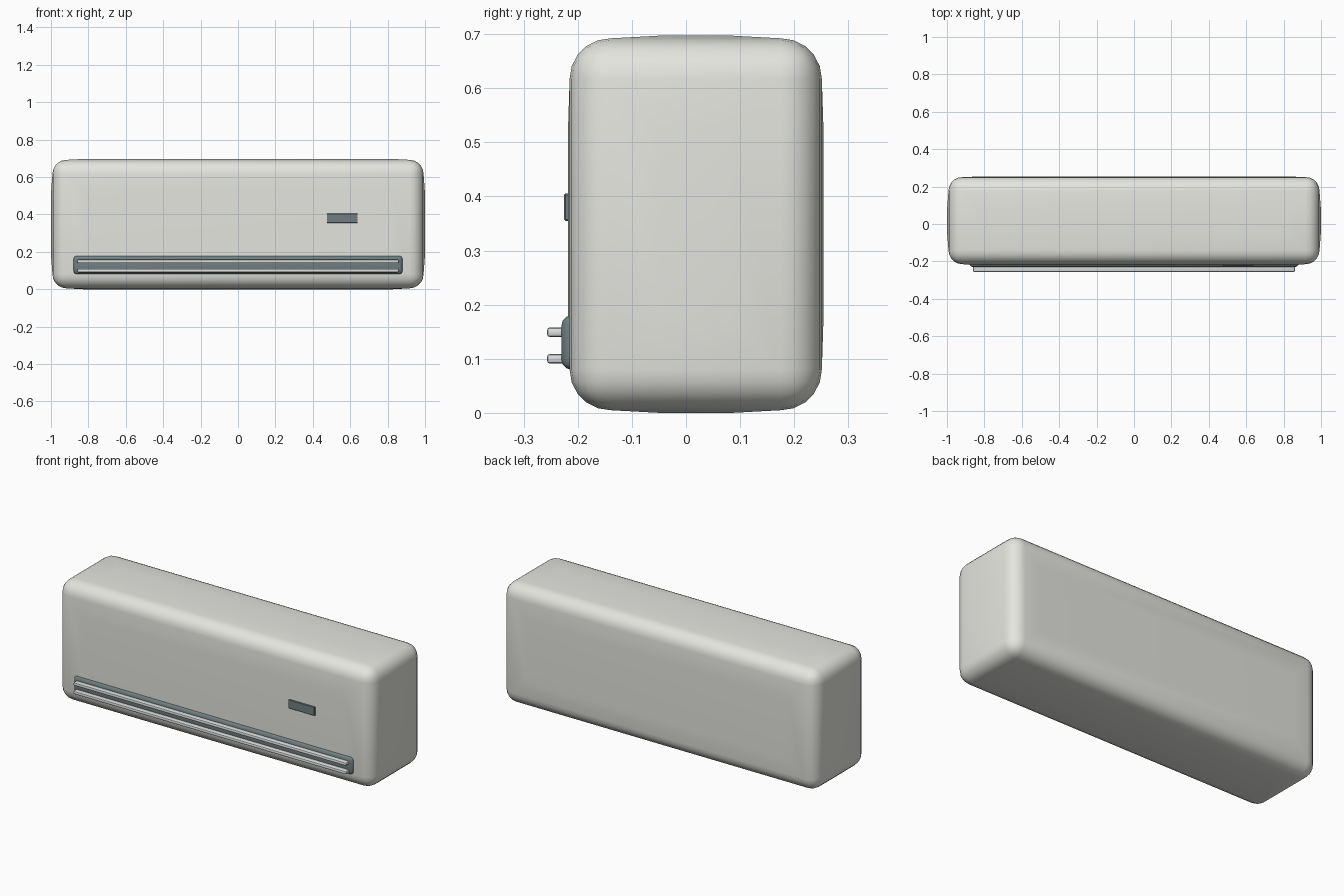
import bpy, bmesh
from mathutils import Vector

if "Cube" in bpy.data.objects:
    bpy.data.objects.remove(bpy.data.objects["Cube"])


def material(name, rgb):
    m = bpy.data.materials.new(name)
    m.diffuse_color = (*rgb, 1)
    m.use_nodes = True
    m.node_tree.nodes["Principled BSDF"].inputs["Base Color"].default_value = m.diffuse_color
    return m


SHELL = material("off_white", (0.78, 0.78, 0.74))
DARK = material("slate_grey", (0.17, 0.21, 0.22))
SLAT = material("light_grey", (0.72, 0.74, 0.74))


def box(name, lo, hi, mat, radius=0.0, segments=3, bulge=None):
    """Rounded box between two corners; bulge pushes out the big flat faces."""
    lo, hi = Vector(lo), Vector(hi)
    bm = bmesh.new()
    bmesh.ops.create_cube(bm, size=1)
    for v in bm.verts:
        v.co = Vector(((hi[i] + lo[i]) / 2 + v.co[i] * (hi[i] - lo[i])) for i in range(3))
    if radius:
        bmesh.ops.bevel(bm, geom=bm.edges[:], offset=radius, segments=segments,
                        profile=0.5, affect='EDGES')
    if bulge:
        big = sorted(bm.faces, key=lambda f: f.calc_area())[-6:]
        for f in big:
            depth = bulge(f.normal)
            bmesh.ops.inset_region(bm, faces=[f], thickness=0.13, depth=depth)
    bmesh.ops.recalc_face_normals(bm, faces=bm.faces[:])
    me = bpy.data.meshes.new(name)
    bm.to_mesh(me)
    bm.free()
    me.materials.append(mat)
    ob = bpy.data.objects.new(name, me)
    bpy.context.collection.objects.link(ob)
    bpy.ops.object.select_all(action='DESELECT')
    ob.select_set(True)
    bpy.context.view_layer.objects.active = ob
    bpy.ops.object.shade_smooth_by_angle(angle=0.6)
    return ob


# Main housing, softly crowned on every side
box("housing", (-0.992, -0.215, 0.005), (0.992, 0.251, 0.692), SHELL, 0.075, 5,
    lambda n: 0.007 if abs(n.x) > 0.5 else 0.003 if abs(n.y) > 0.5 else 0.005)

# Air outlet panel on the lower front
box("air_outlet", (-0.88, -0.23, 0.08), (0.88, -0.17, 0.18), DARK, 0.018, 3)

# Two horizontal louvres
for i, z in enumerate((0.100, 0.149)):
    box(f"louvre_{i + 1}", (-0.86, -0.257, z - 0.009), (0.86, -0.215, z + 0.009),
        SLAT, 0.006, 2)

# Status display window
box("display", (0.475, -0.225, 0.355), (0.64, -0.205, 0.405), DARK, 0.002, 1)
